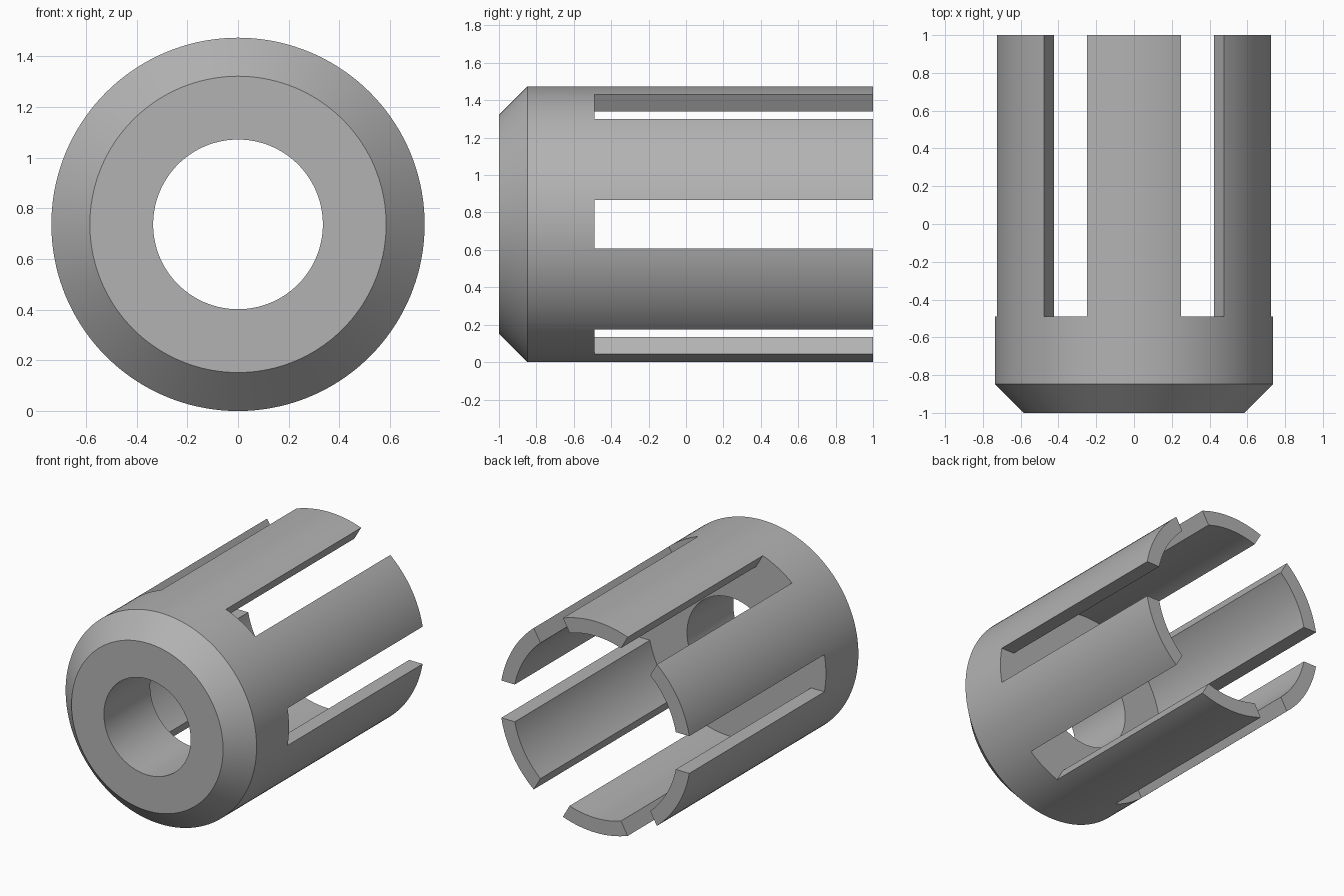
import bpy, bmesh, math
from mathutils import Matrix, Vector

cube = bpy.data.objects.get("Cube")
if cube:
    bpy.data.objects.remove(cube, do_unlink=True)

R_OUT, R_IN, R_BORE, R_FACE = 0.737, 0.635, 0.335, 0.585
FRONT, CHAMFER, FLOOR, BACK = -1.0, -0.848, -0.49, 1.0
SLOT_WIDTH, SLOTS, SEGMENTS = 0.26, 6, 144
CENTRE = Vector((0, 0, R_OUT))

grey = bpy.data.materials.new("plain grey")
grey.use_nodes = True
colour = (0.45, 0.45, 0.45, 1)
grey.diffuse_color = colour
grey.node_tree.nodes["Principled BSDF"].inputs["Base Color"].default_value = colour


def make_object(name, bm):
    bmesh.ops.recalc_face_normals(bm, faces=bm.faces)
    mesh = bpy.data.meshes.new(name)
    bm.to_mesh(mesh)
    bm.free()
    mesh.materials.append(grey)
    obj = bpy.data.objects.new(name, mesh)
    bpy.context.collection.objects.link(obj)
    return obj


# Turned sleeve: closed profile spun about the lengthwise axis
profile = [(R_BORE, FRONT), (R_FACE, FRONT), (R_OUT, CHAMFER), (R_OUT, BACK),
           (R_IN, BACK), (R_IN, FLOOR), (R_BORE, FLOOR)]
bm = bmesh.new()
verts = [bm.verts.new(CENTRE + Vector((r, y, 0))) for r, y in profile]
edges = [bm.edges.new((v, verts[i - 1])) for i, v in enumerate(verts)]
bmesh.ops.spin(bm, geom=verts + edges, cent=CENTRE, axis=(0, 1, 0),
               angle=math.tau, steps=SEGMENTS, use_duplicate=False)
bmesh.ops.remove_doubles(bm, verts=bm.verts, dist=0.0001)
sleeve = make_object("slotted_sleeve", bm)

# Star of slot cutters, each running out from the axis and past the open back
apothem = SLOT_WIDTH / 2 / math.tan(math.pi / SLOTS)
reach = 1.0
bm = bmesh.new()
outline = []
for i in range(SLOTS):
    turn = Matrix.Rotation(i * math.tau / SLOTS, 3, 'Y')
    for x, z in ((reach, SLOT_WIDTH / 2), (reach, -SLOT_WIDTH / 2),
                 (apothem, -SLOT_WIDTH / 2)):
        outline.append(bm.verts.new(CENTRE + turn @ Vector((x, 0, z)) + Vector((0, FLOOR, 0))))
star = bm.faces.new(outline)
out = bmesh.ops.extrude_face_region(bm, geom=[star])
bmesh.ops.translate(bm, vec=(0, BACK - FLOOR + 0.1, 0),
                    verts=[g for g in out["geom"] if isinstance(g, bmesh.types.BMVert)])
cutter = make_object("slot_cutter", bm)
cutter.hide_render = True

# Cut the slots, leaving six spring fingers
cut = sleeve.modifiers.new("slots", 'BOOLEAN')
cut.operation = 'DIFFERENCE'
cut.solver = 'EXACT'
cut.object = cutter
bpy.ops.object.select_all(action='DESELECT')
sleeve.select_set(True)
bpy.context.view_layer.objects.active = sleeve
bpy.ops.object.modifier_apply(modifier=cut.name)
bpy.data.objects.remove(cutter, do_unlink=True)
bpy.ops.object.shade_smooth_by_angle(angle=math.radians(30))
